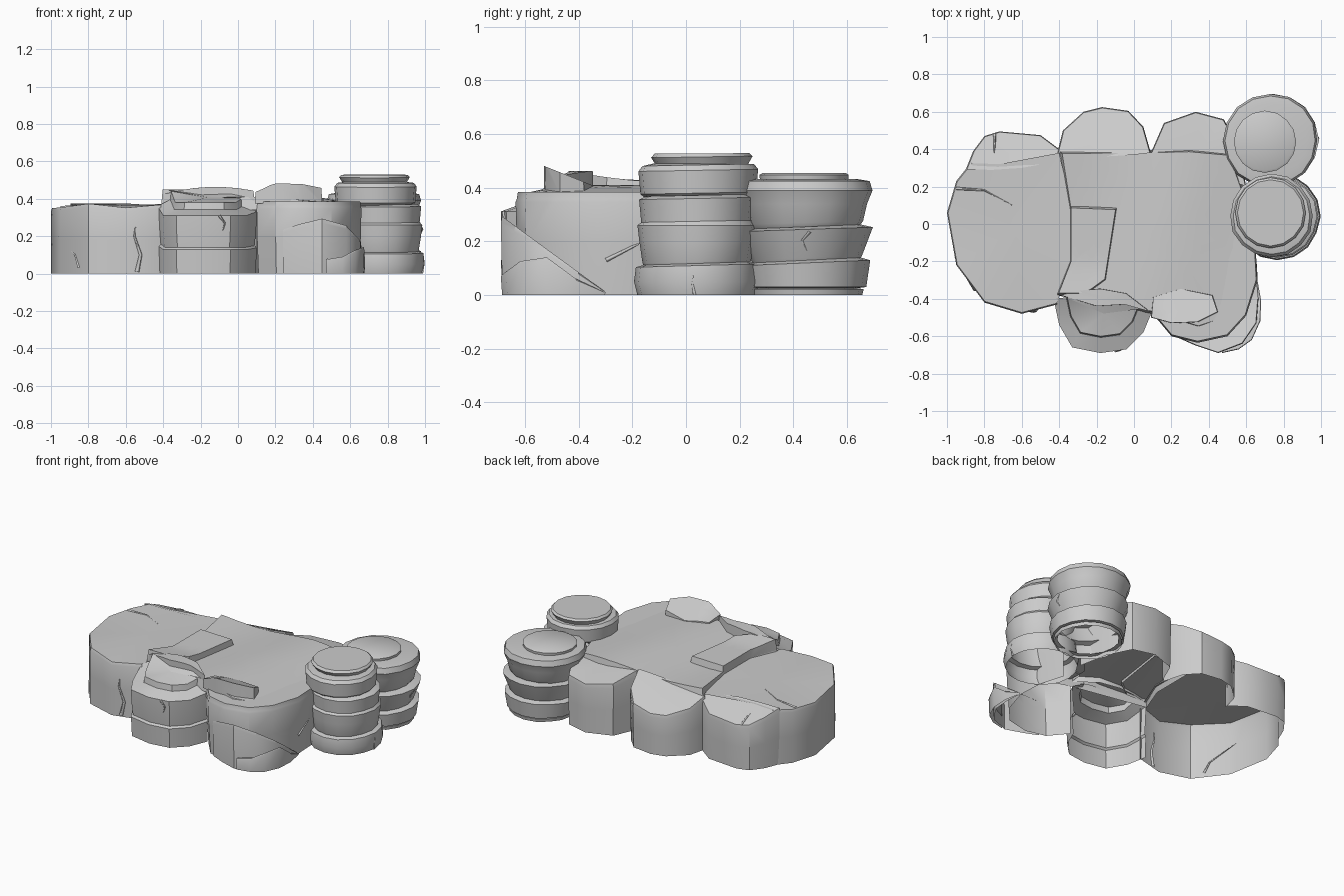
import bpy, bmesh, math, random
from mathutils import Vector

if "Cube" in bpy.data.objects:
    bpy.data.objects.remove(bpy.data.objects["Cube"], do_unlink=True)
random.seed(4)

stone = bpy.data.materials.new("grey_stone")
stone.use_nodes = True
GREY = (0.6, 0.6, 0.6, 1)
stone.diffuse_color = GREY
bsdf = stone.node_tree.nodes["Principled BSDF"]
bsdf.inputs["Base Color"].default_value = GREY
bsdf.inputs["Roughness"].default_value = 0.9


def finish(name, bm, angle=35):
    bmesh.ops.recalc_face_normals(bm, faces=bm.faces)
    mesh = bpy.data.meshes.new(name)
    bm.to_mesh(mesh)
    bm.free()
    mesh.materials.append(stone)
    obj = bpy.data.objects.new(name, mesh)
    bpy.context.collection.objects.link(obj)
    bpy.ops.object.select_all(action='DESELECT')
    obj.select_set(True)
    bpy.context.view_layer.objects.active = obj
    bpy.ops.object.shade_smooth_by_angle(angle=math.radians(angle))
    return obj


def boulder(name, outer, inner, tiers, top, anchor):
    """Open-bottomed rock: outer arc gets walls, inner arc only closes the top.
    tiers: (fraction of the top height, scale about the anchor)."""
    bm = bmesh.new()
    ax, ay = anchor
    loops = []
    for frac, s in tiers:
        loops.append([bm.verts.new((ax + (x - ax) * s, ay + (y - ay) * s, top(x, y) * frac))
                      for x, y in outer])
    for low, high in zip(loops, loops[1:]):
        for i in range(len(outer) - 1):
            bm.faces.new((low[i], low[i + 1], high[i + 1], high[i]))
    rim = loops[-1] + [bm.verts.new((x, y, top(x, y))) for x, y in inner]
    bmesh.ops.poke(bm, faces=[bm.faces.new(rim)])
    return finish(name, bm)


def slab(name, outline, top, base, inset=0.97):
    """Plate with a subdivided top that follows the height rule."""
    cx = sum(p[0] for p in outline) / len(outline)
    cy = sum(p[1] for p in outline) / len(outline)
    bm = bmesh.new()
    low = [bm.verts.new((x, y, base)) for x, y in outline]
    high = [bm.verts.new((cx + (x - cx) * inset, cy + (y - cy) * inset, top(x, y)))
            for x, y in outline]
    n = len(outline)
    for i in range(n):
        j = (i + 1) % n
        bm.faces.new((low[i], low[j], high[j], high[i]))
    cap = bmesh.ops.poke(bm, faces=[bm.faces.new(high)])["faces"]
    edges = list({e for f in cap for e in f.edges})
    bmesh.ops.subdivide_edges(bm, edges=edges, cuts=3, use_grid_fill=True)
    for v in bm.verts:
        if v.co.z > base + 1e-5:
            v.co.z = top(v.co.x, v.co.y)
    return finish(name, bm)


def pillar(name, centre, profile, sides=16, wobble=0.03):
    """Stack of uneven stone rings; profile: (height, radius, tilt)."""
    bm = bmesh.new()
    jitter = [1 - wobble * random.random() for _ in range(sides)]
    rings = []
    for z, r, tilt in profile:
        ring = []
        for i in range(sides):
            a = math.tau * i / sides
            ring.append(bm.verts.new((centre[0] + r * jitter[i] * math.cos(a),
                                      centre[1] + r * jitter[i] * math.sin(a),
                                      z + tilt * math.sin(a))))
        rings.append(ring)
    for low, high in zip(rings, rings[1:]):
        for i in range(sides):
            j = (i + 1) % sides
            bm.faces.new((low[i], low[j], high[j], high[i]))
    bm.faces.new(rings[-1])
    return finish(name, bm)


def crack(name, target, points, width=0.008):
    """Thin tapering seam laid along a rock surface."""
    bpy.context.view_layer.update()
    curve = bpy.data.curves.new(name, 'CURVE')
    curve.dimensions = '3D'
    curve.bevel_depth = width
    curve.bevel_resolution = 0
    line = curve.splines.new('POLY')
    line.points.add(len(points) - 1)
    for i, p in enumerate(points):
        spot = target.closest_point_on_mesh(Vector(p))[1]
        line.points[i].co = (*spot, 1)
        line.points[i].radius = 1 - 0.8 * i / (len(points) - 1)
    curve.materials.append(stone)
    bpy.context.collection.objects.link(bpy.data.objects.new(name, curve))


# Left side boulders
left = boulder("left_boulder",
    [(-.41, -.43), (-.60, -.48), (-.80, -.42), (-.95, -.22), (-1, .06), (-.95, .23), (-.87, .33)],
    [(-.72, .32), (-.40, .38), (-.33, .08), (-.33, -.2)],
    [(0, 1), (.5, 1), (.95, 1), (1, .985)],
    lambda x, y: .362 + .012 * math.sin(14 * x), (-.6, 0))
back_left = boulder("back_left_boulder",
    [(-.90, .29), (-.86, .39), (-.80, .47), (-.72, .495), (-.5, .475), (-.4, .40)],
    [(-.38, .34), (-.6, .30), (-.75, .29)],
    [(0, .99), (.5, 1), (.92, 1), (1, .98)],
    lambda x, y: .375 - .45 * max(0, y - .31), (-.6, .3))

# Front boulders
front_mid = boulder("front_middle_boulder",
    [(-.43, -.40), (-.40, -.54), (-.33, -.66), (-.18, -.69), (-.04, -.67), (.05, -.58), (.10, -.46)],
    [(.07, -.45), (-.03, -.41), (-.2, -.42), (-.37, -.39)],
    [(0, .98), (.34, 1), (.37, .96), (.6, .99), (.82, 1), (.9, .74), (1, .72)],
    lambda x, y: .38 + .6 * min(.12, max(0, y + .5)), (-.17, -.37))
slab("front_ridge_plate",
    [(-.4, -.38), (-.3, -.355), (-.18, -.345), (-.04, -.37), (.09, -.47), (-.03, -.43), (-.2, -.44)],
    lambda x, y: .463 - .5 * (x + .12) ** 2, .37)
front_right = boulder("front_right_boulder",
    [(.10, -.48), (.2, -.6), (.34, -.635), (.5, -.6), (.6, -.49), (.66, -.3), (.65, -.12), (.6, .05)],
    [(.3, -.1), (.1, -.35)],
    [(0, .96), (.5, .99), (.9, 1), (.93, .99), (1, .98)],
    lambda x, y: .385, (.33, -.2))
BUTTRESS = [(0, .98), (.92, 1), (1, .985)]
boulder("slanted_buttress",
    [(.24, -.61), (.33, -.65), (.45, -.69), (.58, -.64), (.655, -.53), (.665, -.4), (.655, -.3)],
    [(.62, -.36), (.58, -.5), (.4, -.58)], BUTTRESS,
    lambda x, y: max(.012, .02 - .72 * (y + .31)), (.4, -.4))
boulder("foot_wedge",
    [(.47, -.69), (.56, -.67), (.63, -.62), (.675, -.52), (.68, -.41), (.66, -.3)],
    [(.64, -.4), (.6, -.55)], BUTTRESS,
    lambda x, y: .01 + .16 * max(0, 1 - abs(y + .56) / .22), (.5, -.45))

# Back boulders
BACK_TIERS = [(0, .98), (.5, .99), (.92, 1), (1, .98)]
boulder("back_middle_boulder",
    [(-.41, .38), (-.38, .5), (-.27, .6), (-.17, .625), (-.03, .605), (.05, .52), (.09, .38)],
    [(0, .37), (-.17, .36), (-.32, .37)], BACK_TIERS,
    lambda x, y: .40 + .1 * x - .5 * max(0, y - .40), (-.17, .38))
boulder("back_right_boulder",
    [(.09, .38), (.16, .54), (.33, .6), (.48, .56), (.56, .4), (.6, .2)],
    [(.3, .3)], BACK_TIERS,
    lambda x, y: .40 - .3 * max(0, y - .38) - .03 * x, (.33, .35))

# Central plateau with its raised plates
slab("plateau",
    [(-.4, .39), (-.35, .08), (-.35, -.2), (-.42, -.38), (.1, -.48), (.35, -.56), (.53, -.5),
     (.63, -.25), (.62, .1), (.52, .38), (.3, .4), (.1, .395)],
    lambda x, y: .398 + .013 * math.sin(7 * (x - .3 * y)) - .02 * max(0, x - .3), .34)
slab("raised_step",
    [(-.34, .1), (-.09, .09), (-.15, -.3), (-.26, -.38), (-.41, -.38), (-.34, -.2)],
    lambda x, y: .428 + .15 * max(0, -.22 - y), .37, .95)
slab("tilted_plate",
    [(.09, -.5), (.2, -.53), (.34, -.525), (.45, -.47), (.42, -.38), (.25, -.345), (.1, -.39)],
    lambda x, y: .41 + .4 * (-.35 - y) * min(1, max(.2, (x - .02) * 6)), .375, .98)

# Stacked pillars
near = pillar("near_pillar", (.765, .04), [
    (0, .222, 0), (.05, .235, 0), (.11, .228, .006), (.118, .2, .006), (.125, .203, .006),
    (.2, .215, 0), (.26, .222, 0), (.275, .208, .004), (.36, .216, .004), (.372, .19, .004)])
pillar("near_pillar_head", (.735, .045), [
    (.365, .2, .004), (.38, .218, .004), (.465, .226, .004), (.485, .21, .004), (.49, .17, 0)])
pillar("near_pillar_cap", (.73, .06), [
    (.48, .17, 0), (.495, .178, .002), (.515, .19, .003), (.528, .178, .001)], wobble=.01)
far = pillar("far_pillar", (.74, .45), [
    (0, .21, 0), (.022, .215, 0), (.026, .19, 0), (.03, .225, 0), (.12, .24, .01),
    (.13, .205, .01), (.14, .21, .01), (.245, .25, .008), (.255, .205, .008)])
pillar("far_pillar_head", (.73, .445), [
    (.25, .205, .006), (.27, .22, .006), (.34, .235, 0), (.39, .256, 0), (.425, .245, 0),
    (.432, .2, 0)])
pillar("far_pillar_cap", (.70, .44), [
    (.42, .155, 0), (.43, .165, 0), (.448, .167, 0), (.455, .155, 0)], wobble=.01)

# Weathering seams
crack("left_front_seam", left, [(-.53, -.5, .01), (-.51, -.5, .1), (-.545, -.5, .2), (-.54, -.5, .25)], .012)
crack("left_side_seam", left, [(-.86, -.36, .03), (-.88, -.33, .1), (-.97, -.18, .2)])
crack("left_top_seam", left, [(-.95, .19, .37), (-.8, .18, .37), (-.65, .1, .37)])
crack("back_left_seam", back_left, [(-.75, .5, .3), (-.745, .42, .34), (-.75, .37, .35)])
crack("front_middle_seam", front_mid, [(-.1, -.68, .31), (-.07, -.67, .27), (-.08, -.68, .23)])
crack("right_wall_seam", front_right, [(.66, -.3, .13), (.65, -.2, .18), (.64, -.08, .235)])
crack("near_pillar_seam", near, [(.99, .03, .0), (.99, .025, .04), (.99, .03, .08)])
crack("far_pillar_seam", far, [(.98, .46, .24), (.98, .43, .2), (.97, .45, .16)])
